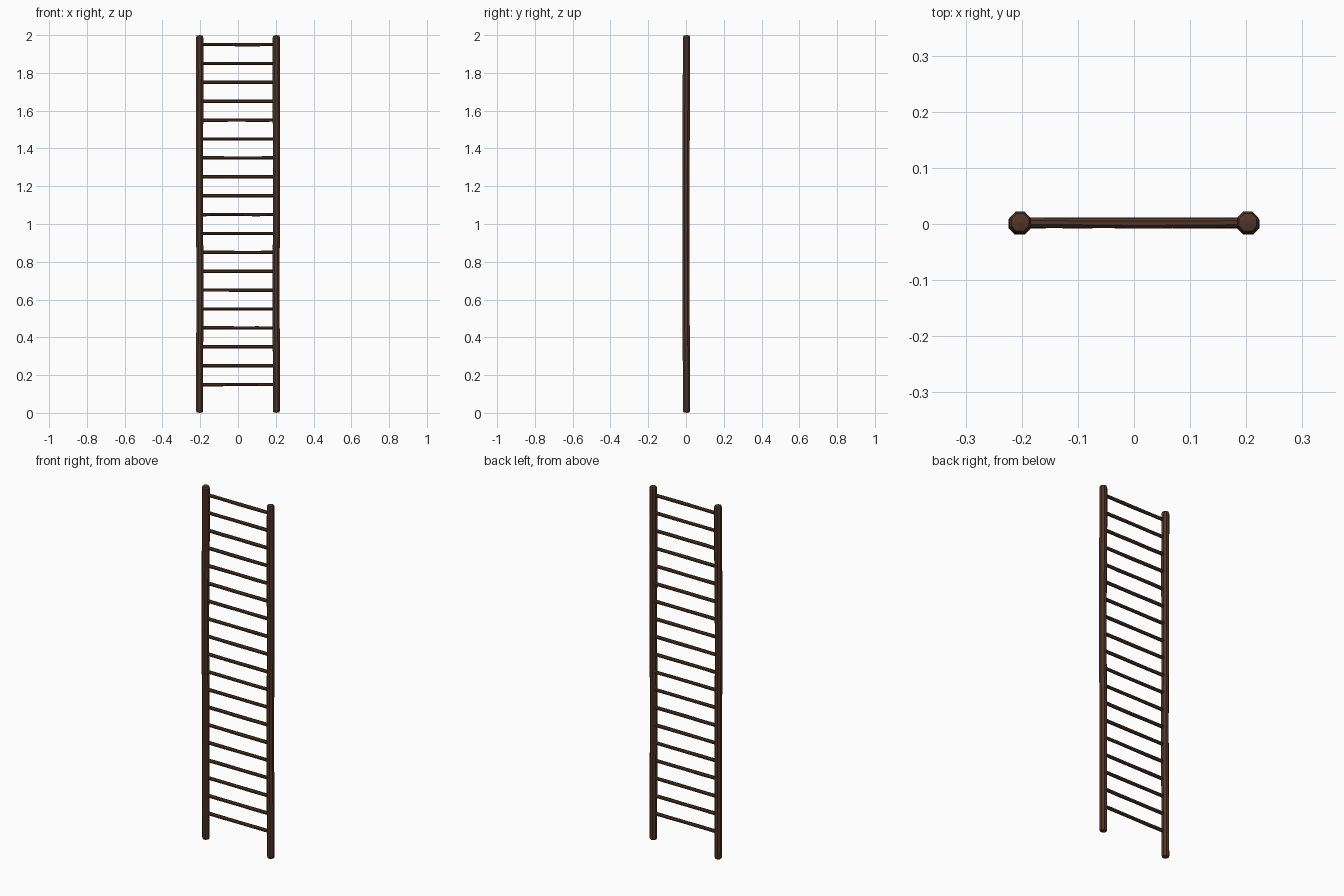
import bpy, bmesh, math, random
from mathutils import Vector

if "Cube" in bpy.data.objects:
    bpy.data.objects.remove(bpy.data.objects["Cube"])

random.seed(4)

wood = bpy.data.materials.new("dark brown wood")
wood.diffuse_color = (0.085, 0.036, 0.019, 1)
wood.use_nodes = True
wood.node_tree.nodes["Principled BSDF"].inputs["Base Color"].default_value = wood.diffuse_color


def tube(name, path, radii, sides, u, v, dome=0.0):
    """Sweep a polygon section along a path; u and v span the section plane."""
    u, v = Vector(u), Vector(v)
    axis = u.cross(v)
    bm = bmesh.new()
    rings = []
    for p, r in zip(path, radii):
        ring = []
        for k in range(sides):
            a = math.tau * (k + 0.5) / sides
            ring.append(bm.verts.new(Vector(p) + u * (r * math.cos(a)) + v * (r * math.sin(a))))
        rings.append(ring)
    for a, b in zip(rings, rings[1:]):
        for k in range(sides):
            n = (k + 1) % sides
            bm.faces.new((a[k], a[n], b[n], b[k]))
    # slightly domed end caps
    for ring, p, s in ((rings[0], path[0], -1), (rings[-1], path[-1], 1)):
        c = bm.verts.new(Vector(p) + axis * (dome * s))
        for k in range(sides):
            bm.faces.new((ring[k], ring[(k + 1) % sides], c))
    bmesh.ops.recalc_face_normals(bm, faces=bm.faces)
    me = bpy.data.meshes.new(name)
    bm.to_mesh(me)
    bm.free()
    me.materials.append(wood)
    ob = bpy.data.objects.new(name, me)
    bpy.context.collection.objects.link(ob)
    return ob


# side poles: slightly crooked eight-sided trunks with worn ends
for side, name in ((-1, "left_pole"), (1, "right_pole")):
    heights = [0.003, 0.012, 0.3, 0.55, 0.8, 1.05, 1.3, 1.55, 1.8, 1.988, 1.997]
    path, radii = [], []
    for i, z in enumerate(heights):
        bow = math.sin(math.pi * z / 2)
        path.append((side * 0.203 + 0.002 * bow * side * math.cos(z * 5),
                     0.003 - 0.003 * bow, z))
        end = i in (0, len(heights) - 1)
        radii.append(0.017 if end else 0.0205 + random.uniform(-0.0005, 0.0005))
    tube(name, path, radii, 8, (1, 0, 0), (0, 1, 0), 0.003)

# rungs: thin, gently uneven rods every 0.1
for i in range(19):
    z = 0.15 + 0.1 * i
    xs = (-0.2, -0.1, 0.0, 0.1, 0.2)
    path = [(x, 0.002 + random.uniform(-0.001, 0.001), z) for x in xs]
    radii = [0.0095 + random.uniform(-0.0005, 0.0005) for _ in xs]
    tube("rung_%02d" % (i + 1), path, radii, 8, (0, 1, 0), (0, 0, 1))
